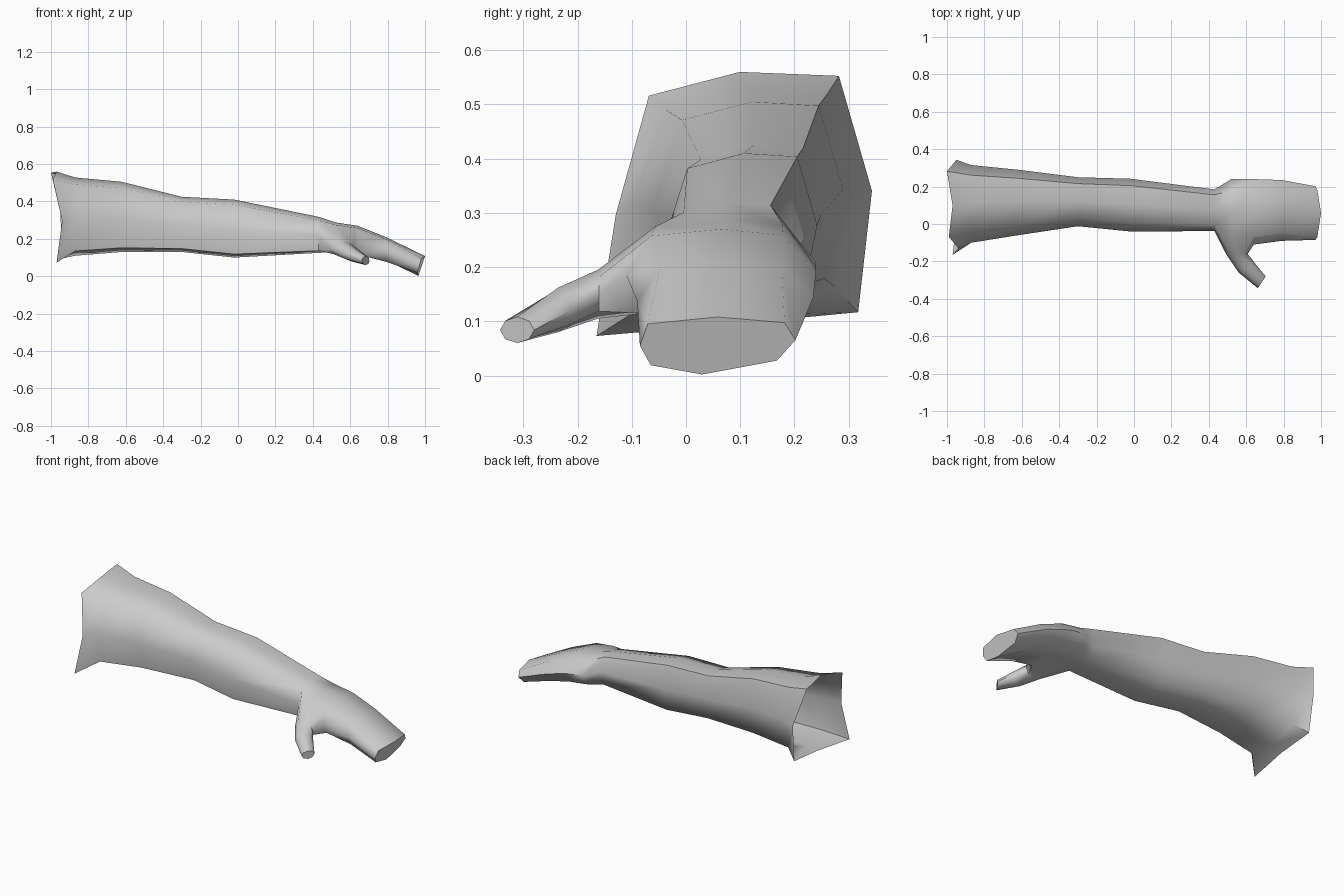
import bpy, bmesh, math
from mathutils import Vector

cube = bpy.data.objects.get("Cube")
if cube:
    bpy.data.objects.remove(cube, do_unlink=True)

mat = bpy.data.materials.new("soft grey")
mat.use_nodes = True
GREY = (0.6, 0.6, 0.6, 1)
mat.diffuse_color = GREY
mat.node_tree.nodes["Principled BSDF"].inputs["Base Color"].default_value = GREY

# Eight-point cross-sections in a unit box (y, z), from front-top round to front-middle
ARM = [(.15, .91), (.52, 1), (.87, .98), (1, .57), (.90, .13), (.5, 0), (.08, .06), (0, .48)]
HAND = [(.13, .92), (.5, 1), (.82, .93), (1, .5), (.9, .1), (.5, .06), (.1, 0), (0, .45)]
TIP = [(.05, .88), (.5, 1), (.93, .9), (1, .6), (.88, .24), (.4, 0), (.07, .16), (0, .5)]
CUFF = [(.19, .91), (.52, 1), (.88, .985), (1, .55), (.95, .09), (.5, .045), (0, 0), (.07, .46)]

# Per-point shift in x: the ragged shoulder edge and the rounded fingertip edge
CUFF_X = [-.04, -.02, -.05, 0, .01, .01, -.02, .01]
TIP_X = [.01, .03, .01, 0, -.01, -.005, -.01, 0]

# x, y range, z range, section, x shifts
STATIONS = [
    (-.95, -.165, .343, .073, .56, CUFF, CUFF_X),
    (-.87, -.100, .315, .110, .528, ARM, None),
    (-.62, -.060, .290, .130, .505, ARM, None),
    (-.30, -.012, .250, .130, .425, ARM, None),
    (-.02, -.040, .242, .100, .410, ARM, None),
    (.43, -.038, .185, .125, .318, ARM, None),
    (.52, -.100, .240, .130, .288, HAND, None),
    (.64, -.110, .240, .115, .270, HAND, None),
    (.79, -.090, .235, .078, .210, HAND, None),
    (.97, -.085, .202, .002, .108, TIP, TIP_X),
]

# Thumb rings: outer (x, y), inner (x, y), bottom z, top z
THUMB = [
    ((.495, -.165), (.608, -.160), .105, .195),
    ((.560, -.260), (.648, -.212), .080, .162),
    ((.662, -.343), (.704, -.280), .060, .108),
]

bm = bmesh.new()


def bridge(a, b):
    n = len(a)
    for i in range(n):
        j = (i + 1) % n
        bm.faces.new((a[i], a[j], b[j], b[i]))


# Arm and mitten hand, lofted from shoulder to fingertips
rings = []
for x, y0, y1, z0, z1, section, shift in STATIONS:
    shift = shift or [0] * 8
    rings.append([bm.verts.new((x + s, y0 + u * (y1 - y0), z0 + v * (z1 - z0)))
                  for (u, v), s in zip(section, shift)])
for a, b in zip(rings, rings[1:]):
    bridge(a, b)
bm.faces.new(rings[-1])

# Open the thumb side of the hand
a, b, c = rings[5:8]
bmesh.ops.delete(bm, geom=[b[7]], context='VERTS')

# Thumb grown from that opening
loop = [a[0], b[0], c[0], c[7], c[6], b[6], a[6], a[7]]
RING = [(.15, .85), (.5, 1), (.85, .85), (1, .5), (.85, .15), (.5, 0), (.15, .15), (0, .5)]
for outer, inner, z0, z1 in THUMB:
    o, i = Vector(outer), Vector(inner)
    ring = []
    for u, v in RING:
        p = o.lerp(i, u)
        ring.append(bm.verts.new((p.x, p.y, z0 + v * (z1 - z0))))
    bridge(loop, ring)
    loop = ring
bm.faces.new(loop)

bmesh.ops.recalc_face_normals(bm, faces=bm.faces[:])
mesh = bpy.data.meshes.new("arm")
bm.to_mesh(mesh)
bm.free()
mesh.materials.append(mat)
arm = bpy.data.objects.new("arm", mesh)
bpy.context.collection.objects.link(arm)

# Smooth skin with crisp fingertip edges
bpy.context.view_layer.objects.active = arm
arm.select_set(True)
bpy.ops.object.shade_smooth_by_angle(angle=math.radians(60))
